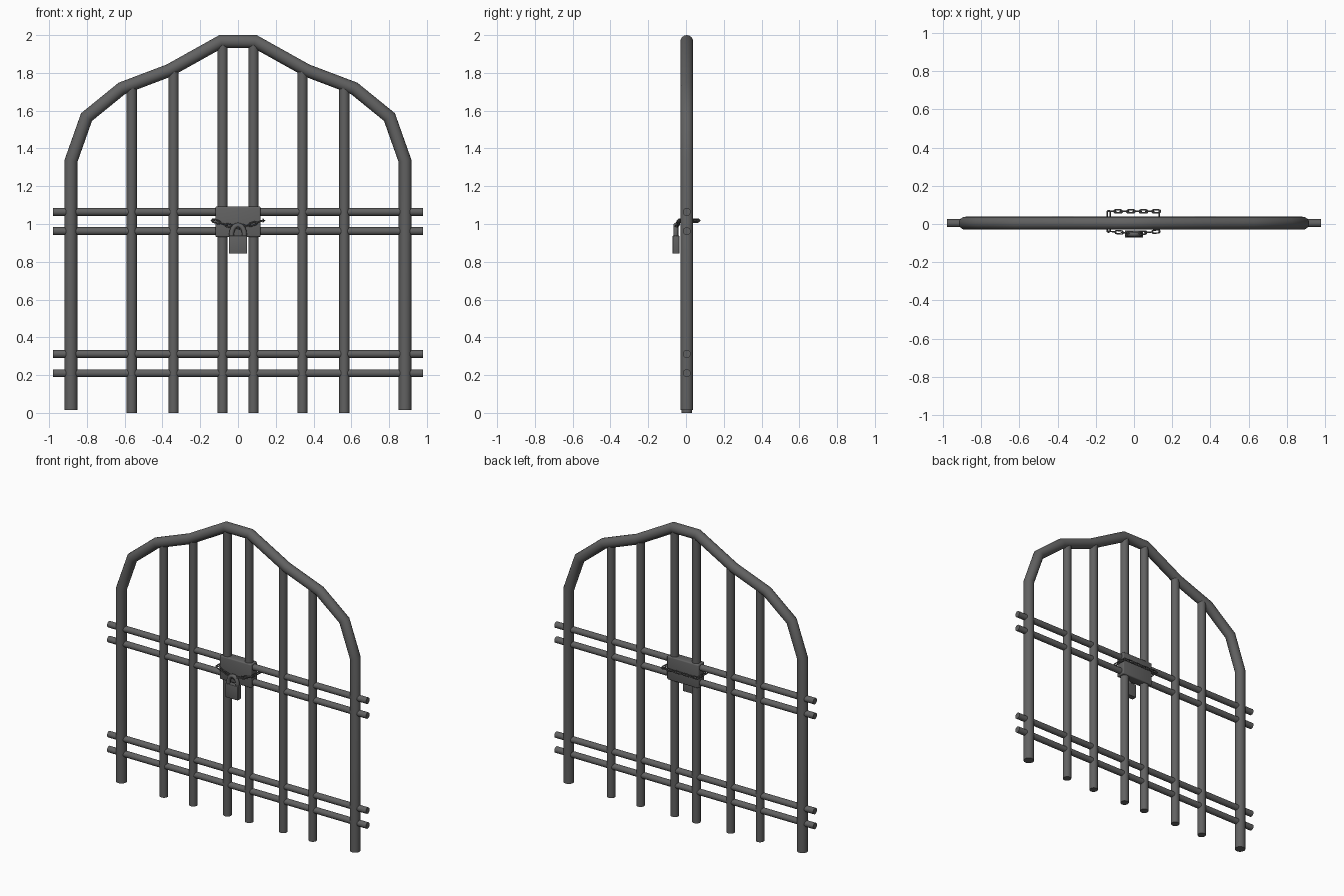
import bpy, bmesh, math
from mathutils import Vector, Matrix

if "Cube" in bpy.data.objects:
    bpy.data.objects.remove(bpy.data.objects["Cube"])

iron = bpy.data.materials.new("dark_iron")
iron.diffuse_color = (0.12, 0.12, 0.12, 1)
iron.use_nodes = True
iron.node_tree.nodes["Principled BSDF"].inputs["Base Color"].default_value = iron.diffuse_color
Y = 0.004  # plane of the gate


def finish(name, bm):
    bmesh.ops.recalc_face_normals(bm, faces=bm.faces[:])
    me = bpy.data.meshes.new(name)
    bm.to_mesh(me)
    bm.free()
    me.materials.append(iron)
    ob = bpy.data.objects.new(name, me)
    bpy.context.collection.objects.link(ob)
    bpy.context.view_layer.objects.active = ob
    ob.select_set(True)
    bpy.ops.object.shade_smooth_by_angle(angle=math.radians(35))
    ob.select_set(False)
    return ob


def sweep(bm, pts, r, sides=16, closed=False, mat=None):
    """Mitred round tube along a path in the XZ plane."""
    mat = mat or Matrix()
    P = [Vector((x, 0, z)) for x, z in pts]
    n, rings = len(P), []
    for i, p in enumerate(P):
        a = (p - P[i - 1]).normalized() if closed or i > 0 else None
        b = (P[(i + 1) % n] - p).normalized() if closed or i < n - 1 else None
        a, b = a or b, b or a
        t = (a + b).normalized()
        side = Vector((t.z, 0, -t.x)) / max(t.dot(a), 0.3)
        ring = []
        for k in range(sides):
            u = math.tau * k / sides
            v = p + side * r * math.cos(u) + Vector((0, r * math.sin(u), 0))
            ring.append(bm.verts.new(mat @ v))
        rings.append(ring)
    for i in range(n if closed else n - 1):
        A, B = rings[i], rings[(i + 1) % n]
        for k in range(sides):
            j = (k + 1) % sides
            bm.faces.new((A[k], A[j], B[j], B[k]))
    if not closed:
        bm.faces.new(rings[0])
        bm.faces.new(rings[-1])


def tube(name, pts, r, sides=16, y=Y):
    bm = bmesh.new()
    sweep(bm, pts, r, sides, mat=Matrix.Translation((0, y, 0)))
    return finish(name, bm)


def box(name, size, loc, bevel):
    bm = bmesh.new()
    bmesh.ops.create_cube(bm, size=1, matrix=Matrix.Translation(loc) @ Matrix.Diagonal((*size, 1)))
    bmesh.ops.bevel(bm, geom=bm.edges[:], offset=bevel, segments=3, profile=0.5, affect='EDGES')
    return finish(name, bm)


# Outer arched frame
half = [(-0.884, 0.015), (-0.884, 1.334), (-0.802, 1.566), (-0.615, 1.718),
        (-0.364, 1.813), (-0.09, 1.966)]
tube("arch_frame", half + [(-x, z) for x, z in reversed(half)], 0.034)

# Upright bars
for x, top in ((0.082, 1.96), (0.341, 1.82), (0.563, 1.74)):
    for s in (-1, 1):
        tube("upright_bar", [(s * x, 0), (s * x, top)], 0.027)

# Cross rails
for z in (0.21, 0.312, 0.962, 1.064):
    tube("cross_rail", [(-0.979, z), (0.979, z)], 0.021)

# Lock plate
box("lock_plate", (0.24, 0.066, 0.162), (0, Y, 1.012), 0.008)

# Padlock body and thick oval shackle
box("padlock_body", (0.096, 0.036, 0.095), (0, -0.053, 0.891), 0.003)
arc = [(0.034 * math.cos(math.pi * i / 14), 0.944 + 0.05 * math.sin(math.pi * i / 14)) for i in range(15)]
tube("padlock_shackle", [(0.034, 0.92)] + arc + [(-0.034, 0.92)], 0.013, 12, -0.054)

# Chain wrapped around the plate, sagging through the shackle
link = []
for s in (1, -1):
    for i in range(7):
        u = -math.pi / 2 + math.pi * i / 6
        link.append((s * (0.014 + 0.008 * math.cos(u)), s * 0.008 * math.sin(u)))
path = [Vector(p) for p in ((0, -0.053, 0.982), (0.06, -0.045, 0.994), (0.133, -0.038, 1.018),
                            (0.133, 0.066, 1.018), (-0.133, 0.066, 1.018),
                            (-0.133, -0.038, 1.018), (-0.06, -0.045, 0.994))]
bm = bmesh.new()
count = 0
for i, a in enumerate(path):
    d = path[(i + 1) % len(path)] - a
    n = max(1, round(d.length / 0.034))
    for k in range(n):
        mat = (Matrix.Translation(a + d * (k + 0.5) / n) @ d.to_track_quat('X', 'Z').to_matrix().to_4x4()
               @ Matrix.Rotation(math.pi / 2 * (count % 2), 4, 'X'))
        sweep(bm, link, 0.0036, 8, True, mat)
        count += 1
finish("chain", bm)
